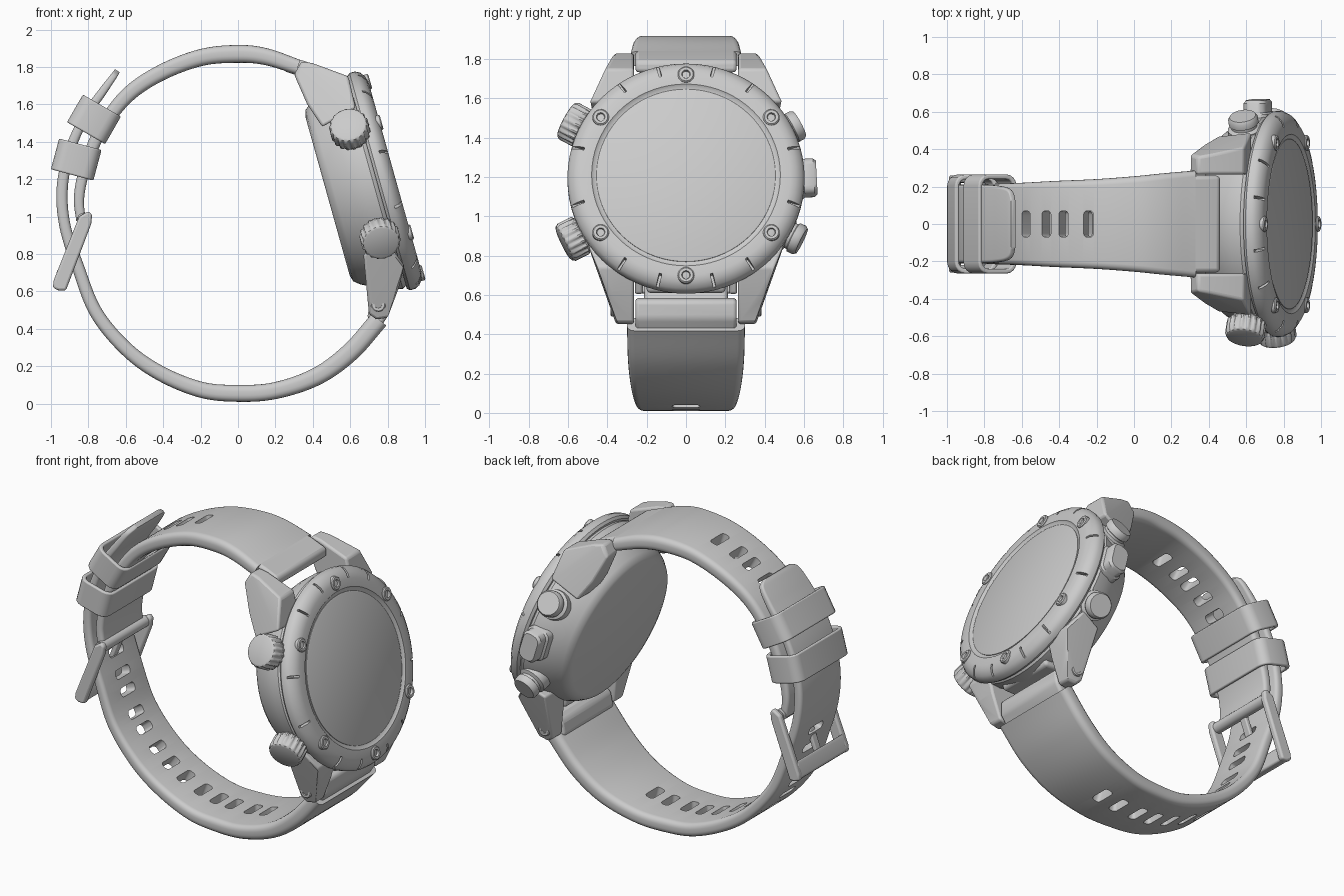
import bpy, bmesh, math
from mathutils import Matrix, Vector

cube = bpy.data.objects.get("Cube")
if cube:
    bpy.data.objects.remove(cube, do_unlink=True)

grey = bpy.data.materials.new("plain_grey")
grey.use_nodes = True
colour = (0.6, 0.6, 0.6, 1)
grey.diffuse_color = colour
grey.node_tree.nodes["Principled BSDF"].inputs["Base Color"].default_value = colour
parts = []


# ---- helpers ----
def frame(origin, x, y):
    x, y = Vector(x).normalized(), Vector(y).normalized()
    m = Matrix((x, y, x.cross(y))).transposed().to_4x4()
    m.translation = Vector(origin)
    return m


def loft(bm, loops, m=Matrix(), cyclic=False):
    rings = [[bm.verts.new(m @ Vector(p)) for p in loop] for loop in loops]
    n = len(rings[0])
    pairs = list(zip(rings, rings[1:])) + ([(rings[-1], rings[0])] if cyclic else [])
    for a, b in pairs:
        for i in range(n):
            j = (i + 1) % n
            bm.faces.new((a[i], a[j], b[j], b[i]))
    if not cyclic:
        bm.faces.new(rings[0][::-1])
        bm.faces.new(rings[-1])


def finish(name, bm, bevel=0):
    bmesh.ops.recalc_face_normals(bm, faces=bm.faces)
    mesh = bpy.data.meshes.new(name)
    bm.to_mesh(mesh)
    bm.free()
    mesh.materials.append(grey)
    ob = bpy.data.objects.new(name, mesh)
    bpy.context.collection.objects.link(ob)
    if bevel:
        mod = ob.modifiers.new("soft_edges", "BEVEL")
        mod.width, mod.segments = bevel, 3
        mod.limit_method, mod.angle_limit = "ANGLE", math.radians(25)
    parts.append(ob)
    return ob


def cut(ob, bm):
    cutter = finish("cutter", bm)
    parts.remove(cutter)
    cutter.hide_render = True
    mod = ob.modifiers.new("cut", "BOOLEAN")
    mod.operation, mod.solver, mod.object = "DIFFERENCE", "EXACT", cutter
    bpy.context.view_layer.objects.active = ob
    bpy.ops.object.modifier_apply(modifier=mod.name)
    bpy.data.objects.remove(cutter, do_unlink=True)


def circle(r, h, n=72, knurl=0):
    return [((r - knurl * (i // 2 % 2)) * math.cos(math.tau * i / n),
             (r - knurl * (i // 2 % 2)) * math.sin(math.tau * i / n), h) for i in range(n)]


def round_rect(w, d, r, h=0, seg=4):
    out = []
    for k, (sx, sy) in enumerate(((1, 1), (-1, 1), (-1, -1), (1, -1))):
        for i in range(seg + 1):
            a = math.pi / 2 * (k + i / seg)
            out.append((sx * (w / 2 - r) + r * math.cos(a), sy * (d / 2 - r) + r * math.sin(a), h))
    return out


def lathe(name, profile, m, n=72):
    bm = bmesh.new()
    loft(bm, [circle(r, h, n) for r, h in profile], m)
    return finish(name, bm)


def hull(name, points, bevel):
    bm = bmesh.new()
    for p in points:
        bm.verts.new(p)
    bmesh.ops.convex_hull(bm, input=bm.verts)
    bmesh.ops.dissolve_limit(bm, angle_limit=0.02, verts=bm.verts, edges=bm.edges)
    return finish(name, bm, bevel)


def spline(pts, sub=7):
    pts = [Vector(p) for p in pts]
    ext = [2 * pts[0] - pts[1]] + pts + [2 * pts[-1] - pts[-2]]
    out = []
    for a, b, c, d in zip(ext, ext[1:], ext[2:], ext[3:]):
        for i in range(sub):
            t = i / sub
            out.append(b + (c - a) * t / 2 + (2 * a - 5 * b + 4 * c - d) * t * t / 2
                       + (3 * b - a - 3 * c + d) * t ** 3 / 2)
    return out + [pts[-1]]


def strap(name, pts, first, count, gap=0.128):
    """Swept band through (x, z, half width, thickness) with a row of slots."""
    s = spline(pts)
    frames = []
    for i, p in enumerate(s):
        d = s[min(i + 1, len(s) - 1)] - s[max(i - 1, 0)]
        frames.append(frame((p[0], 0, p[1]), (0, 1, 0), (-d[1], 0, d[0])))
    bm = bmesh.new()
    loft(bm, [[f @ Vector(q) for q in round_rect(2 * p[2], p[3], p[3] * 0.38)]
              for f, p in zip(frames, s)])
    ob = finish(name, bm)
    holes, run, want = bmesh.new(), 0, first
    for i in range(1, len(s)):
        run += (s[i] - s[i - 1]).xy.length
        if run >= want and count:
            m = frames[i] @ Matrix.Rotation(math.pi / 2, 4, "X")
            loft(holes, [round_rect(0.14, 0.055, 0.02, h) for h in (-0.07, 0.07)], m)
            want, count = want + gap, count - 1
    cut(ob, holes)


# ---- case, tilted backwards ----
tilt = math.radians(15.6)
up = Vector((-math.sin(tilt), 0, math.cos(tilt)))
face = frame((0.84, 0, 1.21), (0, 1, 0), up)
lathe("case_body", [(0.44, -0.375), (0.475, -0.365), (0.5, -0.335), (0.55, -0.24), (0.575, -0.18),
                    (0.585, -0.12), (0.575, -0.1), (0.56, -0.09)], face)
bezel = lathe("bezel", [(0.55, -0.1), (0.59, -0.1), (0.603, -0.085), (0.603, -0.055), (0.59, -0.03),
                        (0.56, -0.008), (0.53, 0), (0.48, 0), (0.465, -0.012), (0.44, -0.014)], face)
notches = bmesh.new()
for a in (15, 55, 76):
    for b in (a, -a, 180 - a, 180 + a):
        m = face @ Matrix.Rotation(math.radians(b), 4, "Z") @ Matrix.Translation((0.585, 0, 0))
        loft(notches, [round_rect(0.1, 0.014, 0.003, h) for h in (-0.045, 0.05)], m)
cut(bezel, notches)
lathe("screen", [(0.455, -0.02), (0.455, -0.009), (0.448, -0.006)], face)

# bezel screws with hexagonal sockets
for a in (35, 90, 145, 215, 270, 325):
    m = face @ Matrix.Rotation(math.radians(a), 4, "Z") @ Matrix.Translation((0.53, 0, 0))
    lathe("bezel_screw", [(0.042, -0.03), (0.042, 0.004), (0.036, 0.01), (0.022, 0.01),
                          (0.018, -0.004)], m, 24)


# ---- crowns and buttons, pointing outwards from the case ----
def radial(angle, height):
    a = math.radians(angle)
    out = face.to_3x3() @ Vector((math.cos(a), math.sin(a), 0))
    n = face.to_3x3() @ Vector((0, 0, 1))
    return frame(face @ Vector((0, 0, height)), n.cross(out), n) @ Matrix.Rotation(math.pi, 4, "Z")


for a in (27, -29):
    m = radial(a, -0.165)
    lathe("crown_stem", [(0.075, -0.5), (0.075, -0.62), (0.07, -0.63)], m, 32)
    bm = bmesh.new()
    loft(bm, [circle(r, -h, 72, k) for r, h, k in
              ((0.095, 0.595, 0), (0.106, 0.605, 0.008), (0.106, 0.68, 0.008), (0.096, 0.695, 0),
               (0.085, 0.7, 0))], m)
    finish("crown", bm)
for a in (153, 209):
    lathe("round_button", [(0.095, -0.5), (0.09, -0.585), (0.07, -0.595), (0.07, -0.61), (0.08, -0.615),
                           (0.08, -0.645), (0.07, -0.66)], radial(a, -0.18), 36)
bm = bmesh.new()
loft(bm, [round_rect(w, d, 0.04, -h) for w, d, h in
          ((0.2, 0.15, 0.5), (0.2, 0.15, 0.59), (0.19, 0.125, 0.6), (0.19, 0.125, 0.65),
           (0.17, 0.105, 0.665))], radial(183, -0.175))
finish("oval_button", bm)

# ---- lugs: (x, z, outer y) ----
top_lug = ((0.30, 1.76, 0.37), (0.34, 1.83, 0.36), (0.40, 1.82, 0.37), (0.59, 1.75, 0.41),
           (0.63, 1.58, 0.49), (0.45, 1.48, 0.47), (0.37, 1.60, 0.42))
low_lug = ((0.70, 0.48, 0.36), (0.74, 0.45, 0.355), (0.80, 0.46, 0.35), (0.86, 0.62, 0.39),
           (0.89, 0.74, 0.45), (0.80, 0.86, 0.5), (0.67, 0.80, 0.48), (0.69, 0.62, 0.4))
for side in (-1, 1):
    for name, lug in (("upper_lug", top_lug), ("lower_lug", low_lug)):
        hull(name, [(x, side * y, z) for x, z, w in lug for y in (0.265, w)], 0.02)
    pin = frame((0.75, 0, 0.53), (1, 0, 0), (0, 0, side))
    lathe("lug_pin", [(0.04, -0.3), (0.04, -0.378), (0.034, -0.384), (0.02, -0.384), (0.017, -0.372)],
          pin, 24)


def slab(name, outline, half, bevel, centre=0):
    hull(name, [(x, centre + y, z) for x, z in outline for y in (-half, half)], bevel)


# strap ends between the lugs
slab("upper_strap_end", ((0.24, 1.78), (0.26, 1.86), (0.36, 1.83), (0.46, 1.79), (0.46, 1.73),
                         (0.36, 1.74)), 0.258, 0.02)
slab("lower_strap_end", ((0.69, 0.46), (0.75, 0.39), (0.81, 0.48), (0.81, 0.57), (0.76, 0.59),
                         (0.71, 0.55)), 0.258, 0.02)
slab("lower_case_bridge", ((0.72, 0.61), (0.84, 0.61), (0.86, 0.72), (0.7, 0.75)), 0.2, 0.02)

# ---- straps ----
strap("long_strap", [(0.755, 0.45, 0.3, 0.1), (0.6, 0.275, 0.295, 0.1), (0.42, 0.145, 0.28, 0.095),
                     (0.2, 0.07, 0.26, 0.09), (0, 0.055, 0.245, 0.09), (-0.2, 0.075, 0.235, 0.085),
                     (-0.42, 0.165, 0.225, 0.08), (-0.6, 0.295, 0.22, 0.075), (-0.76, 0.49, 0.215, 0.07),
                     (-0.855, 0.73, 0.21, 0.065), (-0.925, 0.95, 0.21, 0.06), (-0.94, 1.15, 0.21, 0.06),
                     (-0.9, 1.35, 0.21, 0.055), (-0.82, 1.53, 0.21, 0.05), (-0.73, 1.66, 0.205, 0.045),
                     (-0.665, 1.75, 0.185, 0.035), (-0.645, 1.78, 0.13, 0.03)], 0.64, 13)
strap("short_strap", [(0.32, 1.8, 0.285, 0.08), (0.15, 1.855, 0.27, 0.09), (0, 1.87, 0.255, 0.095),
                      (-0.2, 1.85, 0.24, 0.09), (-0.42, 1.765, 0.23, 0.085), (-0.6, 1.64, 0.22, 0.08),
                      (-0.74, 1.45, 0.215, 0.07), (-0.82, 1.25, 0.21, 0.06), (-0.85, 1.1, 0.21, 0.055),
                      (-0.84, 0.98, 0.21, 0.05)], 0.54, 5)

# ---- keeper loops around both straps ----
for x, z, along in ((-0.865, 1.305, (0.26, 0, 0.97)), (-0.77, 1.52, (0.5, 0, 0.87))):
    m = frame((x, 0, z), (0, 1, 0), (-along[2], 0, along[0]))
    bm = bmesh.new()
    loft(bm, [round_rect(w, d, r, h) for w, d, r, h in
              ((0.53, 0.235, 0.06, -0.085), (0.53, 0.235, 0.06, 0.085),
               (0.48, 0.19, 0.04, 0.085), (0.48, 0.19, 0.04, -0.085))], m, True)
    finish("keeper_loop", bm, 0.008)

# ---- buckle ----
arm = ((-0.80, 1.03), (-0.85, 1.0), (-0.985, 0.66), (-0.99, 0.62), (-0.96, 0.605), (-0.92, 0.605),
       (-0.785, 0.96), (-0.78, 1.01))
for side in (-1, 1):
    slab("buckle_arm", arm, 0.02, 0.012, side * 0.24)
slab("buckle_bar", ((-0.99, 0.63), (-0.965, 0.605), (-0.925, 0.61), (-0.925, 0.64), (-0.955, 0.73),
                    (-0.967, 0.71)), 0.24, 0.01)
slab("buckle_prong", ((-0.81, 1.0), (-0.84, 1.01), (-0.96, 0.69), (-0.935, 0.68)), 0.025, 0.008)
lathe("buckle_barrel", [(0.035, -0.23), (0.035, 0.23)],
      frame((-0.825, 0, 0.985), (1, 0, 0), (0, 0, 1)), 20)

# ---- smooth shading with sharp creases ----
bpy.ops.object.select_all(action="DESELECT")
for ob in parts:
    ob.select_set(True)
bpy.context.view_layer.objects.active = parts[0]
bpy.ops.object.shade_smooth_by_angle(angle=math.radians(35))
